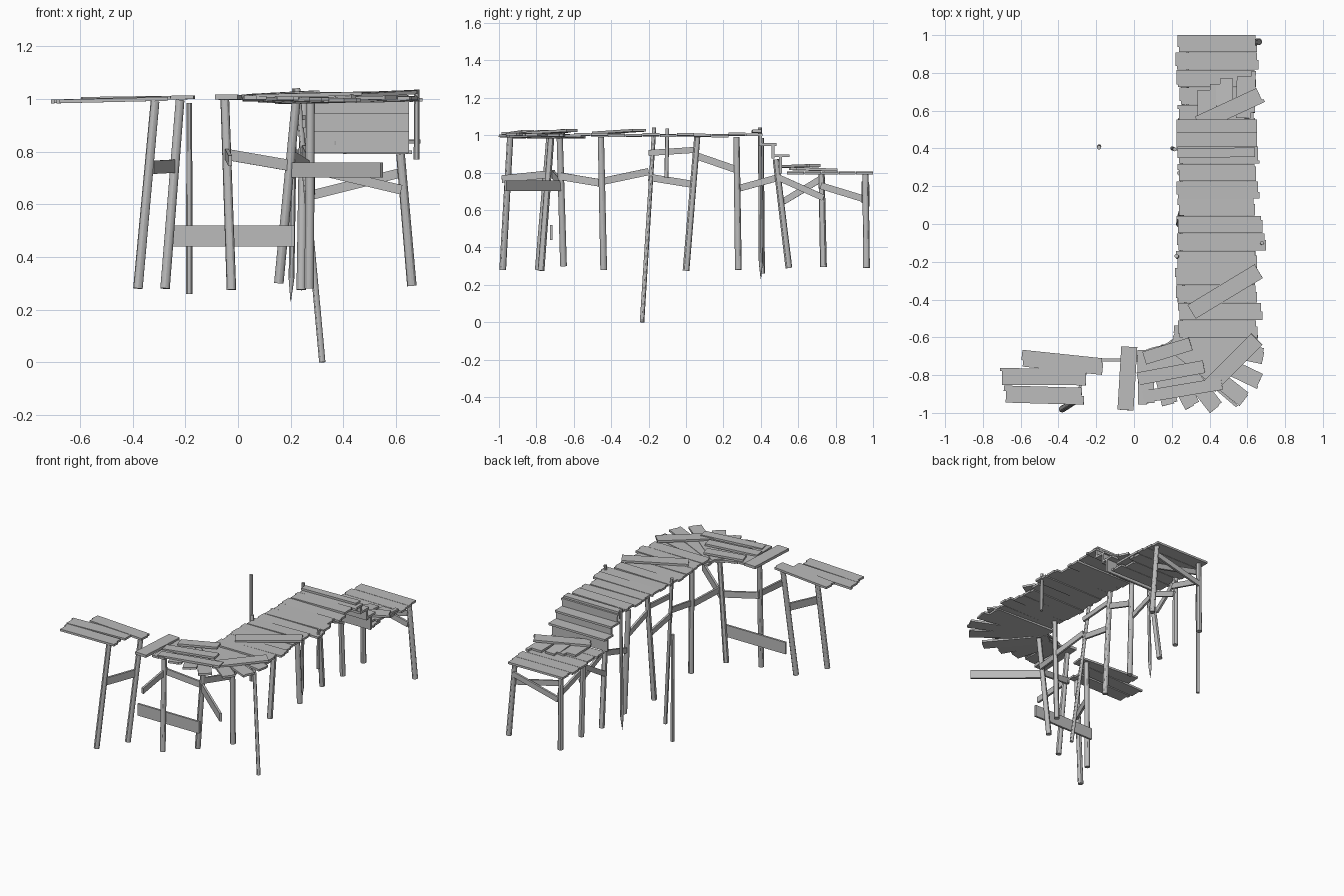
import bpy, bmesh, math, random
from mathutils import Vector, Matrix

random.seed(4)
cube = bpy.data.objects.get("Cube")
if cube:
    bpy.data.objects.remove(cube)

wood = bpy.data.materials.new("weathered_grey")
wood.use_nodes = True
GREY = (0.5, 0.5, 0.5, 1)
wood.diffuse_color = GREY
wood.node_tree.nodes["Principled BSDF"].inputs["Base Color"].default_value = GREY


def finish(name, bm, smooth=False):
    bmesh.ops.recalc_face_normals(bm, faces=bm.faces)
    mesh = bpy.data.meshes.new(name)
    bm.to_mesh(mesh)
    bm.free()
    mesh.materials.append(wood)
    obj = bpy.data.objects.new(name, mesh)
    bpy.context.collection.objects.link(obj)
    if smooth:
        bpy.ops.object.select_all(action='DESELECT')
        obj.select_set(True)
        bpy.context.view_layer.objects.active = obj
        bpy.ops.object.shade_smooth_by_angle()
    return obj


def board(name, p, q, width, thick=0.014, upright=False, notch=0.0):
    """Plank from p to q; notch breaks a step into each end."""
    p, q = Vector(p), Vector(q)
    along = (q - p).normalized()
    side = along.cross(Vector((0, 0, 1))).normalized()
    normal = side.cross(along)
    if upright:
        side, normal = normal, side
    h, w = (q - p).length / 2, width / 2
    a, b = random.uniform(-w, w) * 0.7, random.uniform(-w, w) * 0.7
    outline = [(-h, -w), (h, -w), (h, w), (-h, w)]
    if notch:
        outline = [(-h, -w), (h - notch, -w), (h - notch, a), (h, a),
                   (h, w), (-h + notch, w), (-h + notch, b), (-h, b)]
    mid = (p + q) / 2
    bm = bmesh.new()
    face = bm.faces.new([bm.verts.new(mid + along * u + side * v - normal * thick / 2)
                         for u, v in outline])
    new = bmesh.ops.extrude_face_region(bm, geom=[face])["geom"]
    bmesh.ops.translate(bm, vec=normal * thick,
                        verts=[g for g in new if isinstance(g, bmesh.types.BMVert)])
    return finish(name, bm)


def post(name, p, q, r=0.018, r_top=None):
    p, q = Vector(p), Vector(q)
    axis = q - p
    spin = Vector((0, 0, 1)).rotation_difference(axis).to_matrix().to_4x4()
    bm = bmesh.new()
    bmesh.ops.create_cone(bm, cap_ends=True, segments=12, radius1=r,
                          radius2=r_top or r * 0.92, depth=axis.length,
                          matrix=Matrix.Translation((p + q) / 2) @ spin)
    return finish(name, bm, True)


# Support posts
for name, p, q in [
    ("end_post_front", (-.38, -.98, .28), (-.315, -.94, .99)),
    ("end_post_back", (-.277, -.79, .28), (-.22, -.73, .995)),
    ("gap_post", (-.025, -.775, .275), (-.05, -.72, .995)),
    ("corner_post", (.155, -.655, .3), (.22, -.675, .985)),
    ("side_post_1", (.27, -.44, .28), (.275, -.455, .99)),
    ("side_post_2", (.24, 0, .275), (.25, .06, .99)),
    ("side_post_3", (.27, .28, .28), (.245, .27, .99)),
    ("stair_post", (.25, .55, .29), (.27, .48, .87)),
    ("low_post_1", (.275, .735, .295), (.265, .725, .79)),
    ("low_post_2", (.27, .965, .295), (.27, .96, .79)),
    ("low_post_3", (.66, .965, .29), (.617, .96, .79)),
]:
    post(name, p, q)

# Thin poles and the sharpened stake
post("leaning_pole", (.32, -.235, 0), (.225, -.17, 1.04), .012)
post("lone_pole", (-.185, .41, .26), (-.185, .405, .985), .012)
post("short_pole", (.678, -.105, .77), (.678, -.1, 1.035), .011)
post("stake", (.203, .4, .32), (.215, .395, 1.04), .011)
post("stake_tip", (.2, .4, .23), (.203, .4, .32), .001, .011)

# Braces between posts
for i, (p, q, width) in enumerate([
    ((-.325, -.955, .74), (-.235, -.74, .745), .05),
    ((-.25, -.72, .48), (.215, -.72, .48), .08),
    ((-.045, -.7, .795), (-.03, -.985, .765), .04),
    ((-.05, -.71, .79), (.21, -.67, .745), .042),
    ((.2, -.67, .73), (.545, -.965, .73), .057),
    ((.21, -.67, .78), (.27, -.445, .742), .04),
    ((.275, -.46, .75), (.25, -.2, .805), .038),
    ((.25, -.2, .905), (.25, .06, .922), .032),
    ((.25, -.2, .775), (.245, .03, .738), .038),
    ((.25, .06, .888), (.25, .28, .812), .038),
    ((.25, .28, .715), (.265, .5, .775), .036),
    ((.25, .52, .645), (.27, .735, .775), .034),
    ((.28, .49, .775), (.285, .735, .665), .034),
    ((.285, .72, .73), (.285, .965, .655), .036),
    ((.28, .975, .635), (.62, .975, .72), .036),
    ((.28, .945, .735), (.62, .945, .655), .036),
]):
    board(f"brace_{i + 1}", p, q, width, .014, upright=True)

# Straight upper deck, front to back
right_ends = [.655, .68, .65, .64, .65, .70, .68, .64, .665, .645, .665]
for i, right in enumerate(right_ends):
    y = -.555 + i * .092
    z = 1.0 + random.uniform(-.003, .003)
    left = .225 + random.uniform(-.01, .01)
    lift = random.uniform(-.004, .006)
    board(f"deck_board_{i + 1}", (left, y, z), (right, y, z + lift), .09, notch=.008)
board("raised_board", (.23, .375, 1.018), (.64, .38, 1.022), .05)

# Boards fanning round the corner, inner to outer end
for i, (inner, outer) in enumerate([
    ((.21, -.58), (.655, -.605)), ((.21, -.6), (.685, -.7)),
    ((.20, -.61), (.67, -.835)), ((.19, -.62), (.585, -.93)),
    ((.17, -.635), (.435, -.975)), ((.145, -.645), (.31, -.965)),
    ((.115, -.65), (.19, -.955)), ((.06, -.66), (.065, -.955)),
]):
    z = .988 + .003 * (i % 4)
    board(f"corner_board_{i + 1}", (*inner, z), (*outer, z + .008), .085, notch=.006)
board("gap_board", (-.025, -.65, 1.005), (-.045, -.985, 1.007), .085, .018)

# Broken far end
board("end_board_1", (-.595, -.71, 1.0), (-.165, -.755, 1.006), .088, notch=.01)
board("end_board_2", (-.71, -.807, .99), (-.255, -.81, 1.004), .088, notch=.012)
board("end_board_3", (-.69, -.9, .99), (-.265, -.912, 1.0), .09, notch=.012)

# Loose boards lying on the deck
for i, (p, q, width) in enumerate([
    ((.055, -.71, 1.012), (.3, -.635, 1.025), .07),
    ((.02, -.82, 1.01), (.37, -.755, 1.02), .068),
    ((.05, -.915, 1.01), (.465, -.845, 1.02), .065),
    ((.4, -.86, 1.01), (.65, -.61, 1.025), .085),
    ((.305, -.465, 1.012), (.66, -.25, 1.026), .085),
]):
    board(f"loose_board_{i + 1}", p, q, width)

# Steps down: risers and treads
for i, (y, z, width) in enumerate([(.4, .975, .05), (.465, .91, .07), (.505, .84, .09)]):
    board(f"riser_{i + 1}", (.235, y, z), (.65, y, z), width, .014, upright=True)
for i, (y, z) in enumerate([(.437, .95), (.507, .89)]):
    board(f"tread_{i + 1}", (.225, y, z), (.65, y, z), .095)

# Lower deck
for i, (left, right) in enumerate([(.23, .64), (.24, .6), (.225, .645), (.22, .66), (.23, .65)]):
    y = .585 + i * .0925
    board(f"low_board_{i + 1}", (left, y, .8), (right, y, .797), .09, notch=.008)

# Fallen broken boards on the lower deck
board("fallen_board_1", (.385, .55, .82), (.385, .74, .814), .1, notch=.03)
board("fallen_board_2", (.48, .55, .832), (.48, .77, .814), .09, notch=.03)
board("fallen_board_3", (.59, .56, .822), (.595, .81, .814), .1, notch=.03)
board("fallen_diagonal", (.34, .53, .832), (.675, .685, .838), .085, notch=.01)
